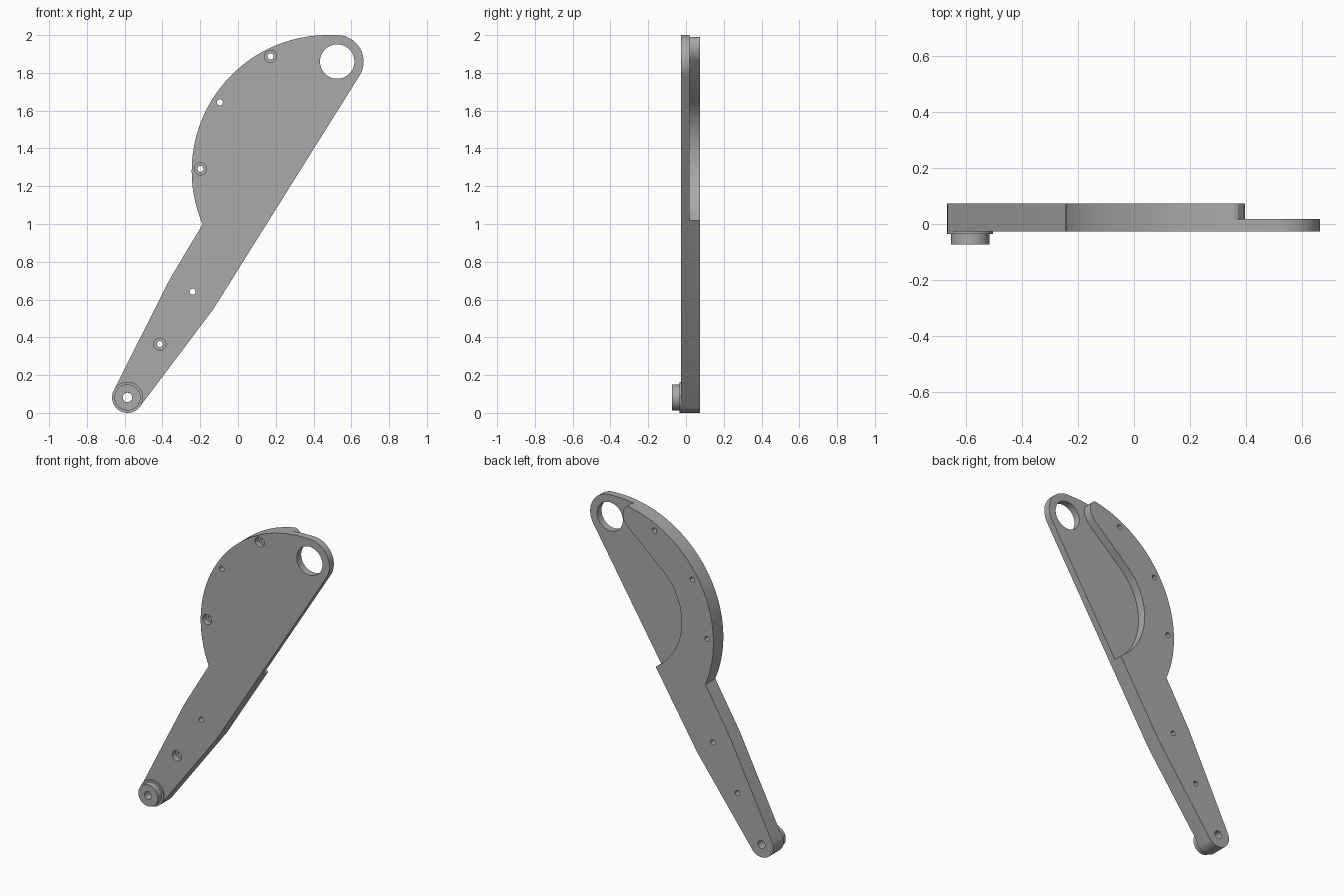
import bpy, bmesh
from math import sin, cos, radians, pi
from mathutils import Vector

cube = bpy.data.objects.get("Cube")
if cube:
    bpy.data.objects.remove(cube, do_unlink=True)

# Depths along y
FRONT, STEP, BACK, FLANGE, BOSS = -0.027, 0.018, 0.073, -0.035, -0.073
PIVOT = (-0.585, 0.082)
EYE = (0.525, 1.86)

grey = bpy.data.materials.new("plain grey")
grey.use_nodes = True
COLOUR = (0.4, 0.4, 0.4, 1)
grey.diffuse_color = COLOUR
grey.node_tree.nodes["Principled BSDF"].inputs["Base Color"].default_value = COLOUR


def arc(centre, r, a0, a1, n):
    """Points on an arc in the xz plane, angles in degrees."""
    angles = [radians(a0 + (a1 - a0) * i / n) for i in range(n + 1)]
    return [(centre[0] + r * cos(a), centre[1] + r * sin(a)) for a in angles]


def finish(name, bm):
    bmesh.ops.recalc_face_normals(bm, faces=bm.faces)
    mesh = bpy.data.meshes.new(name)
    bm.to_mesh(mesh)
    bm.free()
    mesh.materials.append(grey)
    obj = bpy.data.objects.new(name, mesh)
    bpy.context.collection.objects.link(obj)
    return obj


def prism(name, outline, y0, y1):
    """Extrude an xz outline from y0 to y1."""
    bm = bmesh.new()
    face = bm.faces.new([bm.verts.new((x, y0, z)) for x, z in outline])
    out = bmesh.ops.extrude_face_region(bm, geom=[face])
    verts = [v for v in out["geom"] if isinstance(v, bmesh.types.BMVert)]
    bmesh.ops.translate(bm, verts=verts, vec=(0, y1 - y0, 0))
    return finish(name, bm)


def disc(name, centre, r, y0, y1, n=32):
    return prism(name, arc(centre, r, 0, 360 - 360 / n, n - 1), y0, y1)


def lathe(name, centre, profile, n=64):
    """Revolve a closed (radius, y) profile about the y axis."""
    bm = bmesh.new()
    rings = [[bm.verts.new((centre[0] + r * cos(2 * pi * i / n), y,
                            centre[1] + r * sin(2 * pi * i / n)))
              for i in range(n)] for r, y in profile]
    for k, ring in enumerate(rings):
        nxt = rings[(k + 1) % len(rings)]
        for i in range(n):
            j = (i + 1) % n
            bm.faces.new((ring[i], ring[j], nxt[j], nxt[i]))
    return finish(name, bm)


def cut(target, cutter):
    cutter.hide_render = True
    mod = target.modifiers.new("cut", "BOOLEAN")
    mod.operation = "DIFFERENCE"
    mod.solver = "EXACT"
    mod.object = cutter
    bpy.context.view_layer.objects.active = target
    bpy.ops.object.modifier_apply(modifier=mod.name)
    bpy.data.objects.remove(cutter, do_unlink=True)


# Arm body: rounded foot, tapered shank, wide curved head, rounded eye end
outline = arc(PIVOT, 0.082, 153, 323, 24)
outline += [(-0.13, 0.55)]
outline += arc(EYE, 0.14, -32, 90, 24)
outline += arc((0.475, 1.28), 0.72, 90, 203, 64)
outline += [(-0.36, 0.71)]
arm = prism("arm_plate", outline, FRONT, BACK)

# Recess in the back of the head, open along the straight edge and eye
recess = [(0.32, 2.2), (0.345, 1.994), (0.372, 1.985), (0.39, 1.965),
          (0.396, 1.94), (0.392, 1.905), (0.37, 1.868)]
recess += arc((0.37, 1.35), 0.39, 130, 232, 32)
recess += [(0.25, 0.95), (0.9, 0.95), (0.9, 2.2)]
cut(arm, prism("recess_cutter", recess, STEP, BACK + 0.1))

# Eye, pivot and screw holes
cut(arm, disc("eye_cutter", EYE, 0.091, -0.2, 0.2, 64))
cut(arm, disc("pivot_cutter", PIVOT, 0.025, -0.2, 0.2))
counterbored = [(0.172, 1.887), (-0.199, 1.292), (-0.414, 0.364)]
plain = [(-0.096, 1.644), (-0.24, 0.642)]
for spot in counterbored + plain:
    cut(arm, disc("screw_cutter", spot, 0.016, -0.2, 0.2))
for spot in counterbored:
    cut(arm, disc("counterbore_cutter", spot, 0.032, -0.2, FRONT + 0.035))

# Stepped pivot boss on the front of the foot
boss = lathe("pivot_boss", PIVOT, [
    (0.025, FRONT), (0.082, FRONT), (0.082, FLANGE),
    (0.069, FLANGE), (0.069, BOSS), (0.025, BOSS)])

# Smooth the curved walls, keep the edges sharp
bpy.ops.object.select_all(action="DESELECT")
for obj in (arm, boss):
    obj.select_set(True)
bpy.context.view_layer.objects.active = arm
bpy.ops.object.shade_smooth_by_angle(angle=radians(25))
